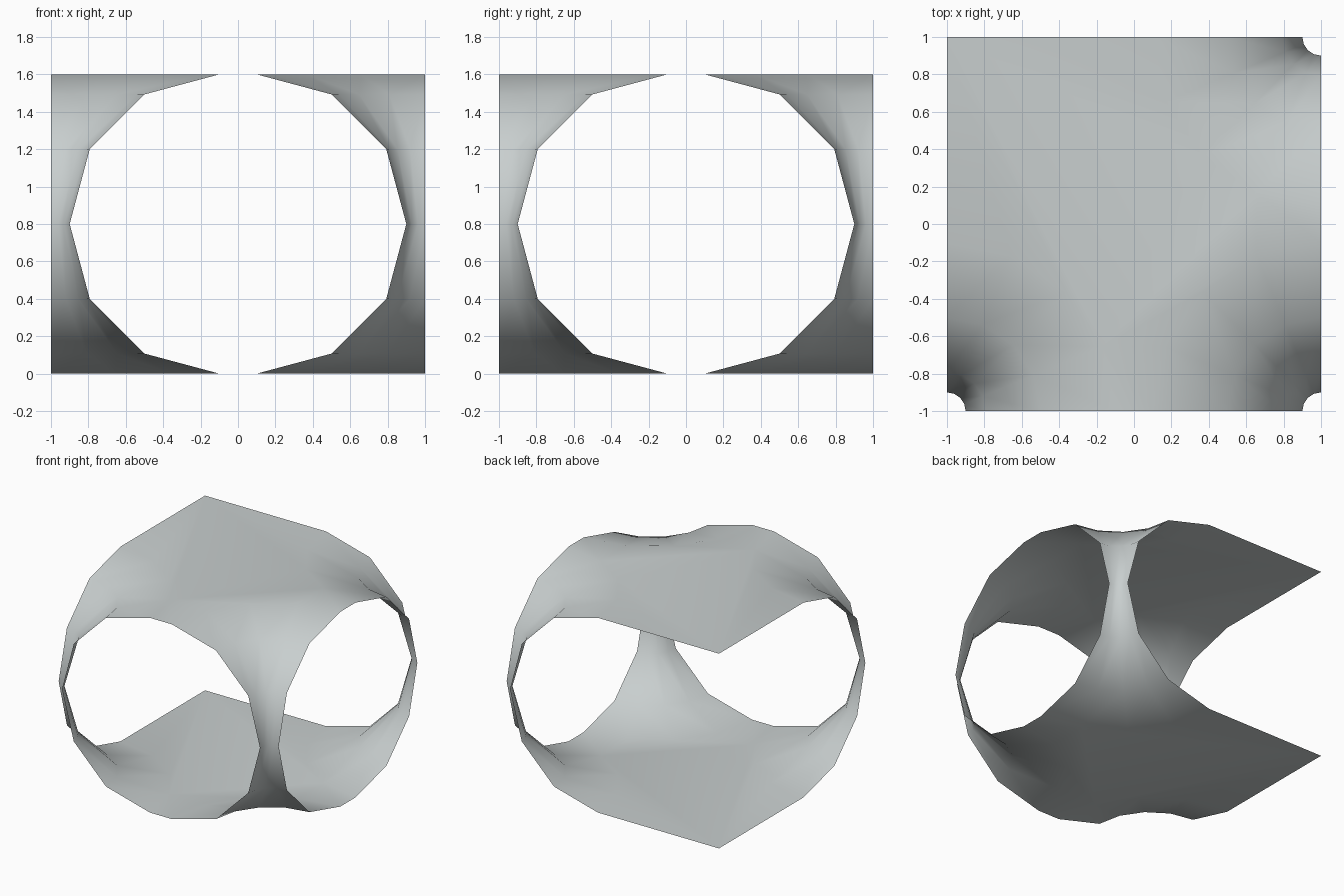
import bpy
import bmesh
from math import sin, cos, radians

if "Cube" in bpy.data.objects:
    bpy.data.objects.remove(bpy.data.objects["Cube"])

HALF, MID = 1.0, 0.8        # half width of the square, half height
REACH, ARC = 0.9, 0.8       # arc centre distance from corner, arc radius
TURN_STEPS, ARC_STEPS = 4, 6

grey = bpy.data.materials.new("pale_grey")
grey.use_nodes = True
colour = (0.58, 0.62, 0.62, 1)
grey.diffuse_color = colour
grey.node_tree.nodes["Principled BSDF"].inputs["Base Color"].default_value = colour

bm = bmesh.new()


def quarter_neck(cx, cy, start):
    """Flared quarter column around a vertical corner axis; returns its end rings."""
    rings = []
    for i in range(ARC_STEPS + 1):
        t = radians(-90 + 180 * i / ARC_STEPS)
        r, z = REACH - ARC * cos(t), MID + ARC * sin(t)
        ring = []
        for j in range(TURN_STEPS + 1):
            a = radians(start - 90 * j / TURN_STEPS)
            ring.append(bm.verts.new((cx + r * cos(a), cy + r * sin(a), z)))
        rings.append(ring)
    for low, high in zip(rings, rings[1:]):
        for j in range(TURN_STEPS):
            bm.faces.new((low[j], low[j + 1], high[j + 1], high[j]))
    return rings[0], rings[-1]


# Three flared corner necks, taken anticlockwise round the square
bottom, top = [], []
for cx, cy, start in ((-HALF, -HALF, 90), (HALF, -HALF, 180), (HALF, HALF, 270)):
    low, high = quarter_neck(cx, cy, start)
    bottom += low
    top += high

# Flat floor and roof sheets, each with one square open corner
for outline, z in ((bottom, 0), (top, 2 * MID)):
    corner = bm.verts.new((-HALF, HALF, z))
    bm.faces.new(outline + [corner])

bmesh.ops.recalc_face_normals(bm, faces=bm.faces)
for face in bm.faces:
    face.smooth = True

mesh = bpy.data.meshes.new("necked_sheet")
bm.to_mesh(mesh)
bm.free()
mesh.materials.append(grey)
sheet = bpy.data.objects.new("necked_sheet", mesh)
bpy.context.collection.objects.link(sheet)
